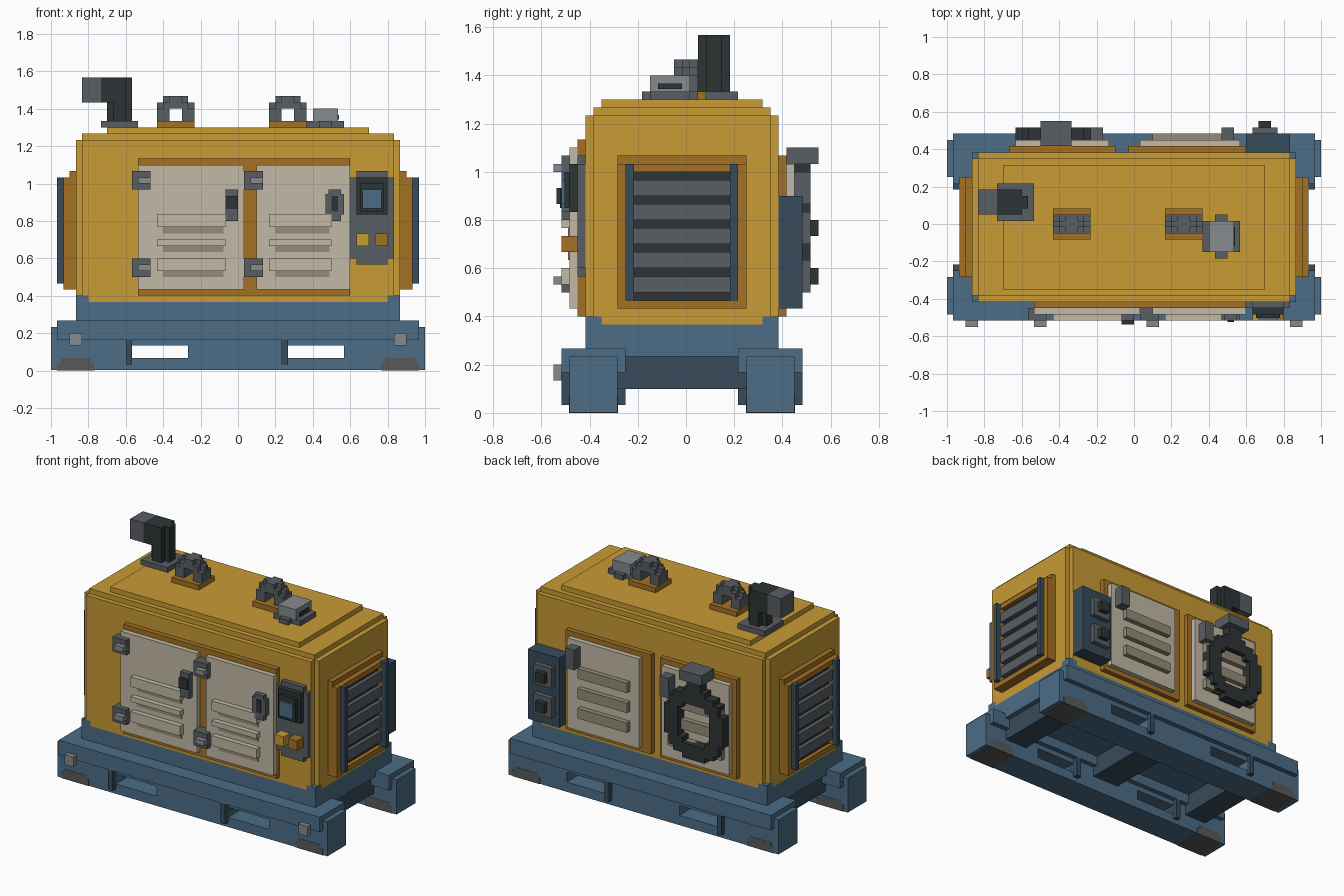
import bpy, bmesh, math
from mathutils import Vector

cube = bpy.data.objects.get("Cube")
if cube:
    bpy.data.objects.remove(cube, do_unlink=True)

V = 1 / 30          # one block
Y_SHIFT = -0.5      # the body is symmetric in block units, the whole model is not


def material(name, rgb):
    lin = [(c / 255 / 12.92) if c < 11 else ((c / 255 + 0.055) / 1.055) ** 2.4 for c in rgb]
    m = bpy.data.materials.new(name)
    m.use_nodes = True
    m.diffuse_color = (*lin, 1)
    m.node_tree.nodes["Principled BSDF"].inputs["Base Color"].default_value = (*lin, 1)
    return m


YELLOW = material("yellow paint", (200, 155, 53))
ORANGE = material("dark amber paint", (163, 113, 36))
CREAM = material("cream panel", (194, 186, 166))
TAUPE = material("taupe louvre", (148, 140, 120))
STEEL = material("dark steel", (89, 94, 99))
LIGHT = material("light steel", (134, 139, 141))
BLACK = material("black rubber", (45, 51, 52))
BLUE = material("blue frame", (76, 109, 134))
NAVY = material("dark blue frame", (55, 75, 91))
PAD = material("skid pad grey", (88, 89, 89))


def part(name, mat, *boxes, mirror=""):
    """Boxes are (x0, x1, y0, y1, z0, z1) in blocks; mirror repeats them over x and/or y."""
    boxes = list(boxes)
    if "x" in mirror:
        boxes += [(-b[1], -b[0], *b[2:]) for b in boxes]
    if "y" in mirror:
        boxes += [(b[0], b[1], -b[3], -b[2], b[4], b[5]) for b in boxes]
    bm = bmesh.new()
    for x0, x1, y0, y1, z0, z1 in boxes:
        vs = bmesh.ops.create_cube(bm, size=1)["verts"]
        for v in vs:
            v.co = Vector((x0 + (v.co.x + .5) * (x1 - x0),
                           y0 + (v.co.y + .5) * (y1 - y0) + Y_SHIFT,
                           z0 + (v.co.z + .5) * (z1 - z0))) * V
    me = bpy.data.meshes.new(name)
    bm.to_mesh(me)
    bm.free()
    me.materials.append(mat)
    ob = bpy.data.objects.new(name, me)
    bpy.context.scene.collection.objects.link(ob)
    return ob


# Skid base: two rails with fork pockets, caps, posts and cross members
part("skid_rails", BLUE,
     (-30, 30, 8, 14, .05, 2), (-30, 30, 8, 14, 4, 7),
     (-30, -17, 8, 14, 2, 4), (-8, 8, 8, 14, 2, 4), (17, 30, 8, 14, 2, 4),
     (-29, 29, 7, 15, 5, 8), mirror="y")
part("fork_pocket_posts", NAVY, (-18, -17, 7, 15, 1, 5), (7, 8, 7, 15, 1, 5), mirror="y")
part("skid_pads", PAD, (23, 29, 7.94, 14.06, 0, 1.3), (23.6, 28.4, 7.94, 14.06, 1.3, 2), mirror="xy")
part("cross_members", NAVY, (-25, -20, -8, 8, 3, 7.5), (-3, 3, -8, 8, 3, 7.5), (20, 25, -8, 8, 3, 7.5))
part("deck", BLUE, (-26, 26, -12, 12, 7, 11))
part("deck_corners", BLUE, (24, 26, 10, 12, 11, 12), mirror="xy")
part("skid_lugs", LIGHT, (25, 27, -16, -15, 4, 6), mirror="x")

# Canopy with stepped edges and raised roof panel
part("canopy", YELLOW,
     (-26, 26, -11, 11, 12, 37), (-25, 25, -12, 12, 12, 37), (-25, 25, -11, 11, 37, 38),
     (-24, 24, -12, 12, 11, 12), (-26, 26, -10, 10, 11, 12))
part("roof_panel", YELLOW, (-21, 21, -10, 10, 38, 39))

# Side vents
part("vent_frame", ORANGE, (26, 27, -8, 8, 13, 32),
     (27, 28, -8, -6, 13, 31), (27, 28, 6, 8, 13, 31),
     (27, 28, -6, 6, 13, 14), (27, 28, -6, 6, 30, 31), mirror="x")
part("vent_backing", BLACK, (27, 27.2, -6, 6, 14, 30), mirror="x")
part("vent_slats", STEEL, *[(27, 28, -6, 6, 15 + 3 * i, 17 + 3 * i) for i in range(5)], mirror="x")
part("vent_posts", NAVY, (27, 29, -7, -6, 14, 31), (27, 29, 6, 7, 14, 31), mirror="x")

# Front doors
part("front_door_frame", ORANGE, (-16, 18, -13, -12, 12, 34))
part("front_doors", CREAM, (-16, 1, -14, -13, 13, 33), (3, 18, -14, -13, 13, 33))
for side, x0, x1 in (("right", -13, -2), ("left", 5, 15)):
    part(side + "_front_louvres", CREAM,
         *[(x0, x1, -15, -14, a, b) for a, b in ((16, 18), (20, 21), (23, 25))])
    part(side + "_front_louvre_slots", TAUPE,
         *[(x0 + 1, x1 - .3, -14.2, -14, z - 1, z) for z in (16, 20, 23)])
for i, (x, z) in enumerate([(x, z) for x in (-17, 1) for z in (15, 29)]):
    part(f"hinge_{i + 1}", STEEL, (x, x + 3, -15, -13, z, z + 3))
    part(f"hinge_pin_{i + 1}", LIGHT, (x + 1, x + 3, -16, -15, z + 1, z + 2))
part("front_latches", STEEL, (-2, 0, -15, -14, 24, 29),
     (14, 17, -15, -14, 25, 28.3), (14.5, 16.5, -15, -14, 24, 29))
part("front_latch_grips", BLACK, (-2, 0, -15.6, -15, 26, 28), (15, 16, -15.2, -15, 25.5, 28))

# Control panel
part("control_box", STEEL, (18, 25, -13, -12, 18, 31), (19, 24, -13, -12, 17, 32))
part("display_bezel", BLACK, (19, 24, -14, -13, 25, 31))
part("display_rim", BLACK, (19.6, 23.4, -14.6, -14, 25.5, 30))
part("display_screen", BLUE, (20, 23, -15, -14, 26, 29))
part("yellow_button", YELLOW, (19, 21, -15, -13, 20, 22))
part("amber_button", ORANGE, (22, 24, -15, -13, 20, 22))

# Back doors
part("back_door_frames", ORANGE, (-20, -3, 12, 13, 12, 32), (-1, 18, 12, 13, 12, 32))
part("back_doors", CREAM, (-19, -4, 13, 14, 13, 31), (1, 17, 13, 14, 13, 31))
part("back_louvres", TAUPE,
     *[(a, b, 14, 15, z, z + 2) for a, b in ((-18, -6), (3, 14)) for z in (16, 20, 24)])
part("back_latches", STEEL, (14, 16, 14, 16, 26, 30), (-7, -5, 14, 16, 26, 30))

# Blocky hose ring with its upper fitting
ring = []
for row in range(14):
    for col in range(13):
        if 3.9 < math.hypot(col - 6, (row - 6.5) * 6.4 / 7) < 6.6:
            ring.append((col - 19, col - 18, 14, 16, row + 15, row + 16))
part("hose_ring", BLACK, *ring)
part("hose_neck", BLACK, (-14, -11, 14, 16, 28, 31))
part("hose_fitting", STEEL, (-15, -10, 13, 17, 31, 33))

# Socket box
part("socket_box", NAVY, (18, 25, 12, 15, 13, 27))
part("socket_plates", STEEL, *[(19, 23, 15, 16, z, z + 4) for z in (15, 21)])
part("sockets", BLACK, *[(20, 22, 16, 17, z, z + 2) for z in (16, 22)])

# Exhaust stack
part("exhaust_base", STEEL, (-22, -16, 1, 7, 39, 40))
part("exhaust_pipe", BLACK, (-21, -17, 3, 5, 40, 47), (-20, -18, 2, 6, 40, 47),
     (-22, -20, 2, 6, 43, 47))
part("exhaust_outlet", STEEL, (-25, -22, 2, 6, 43, 47))

# Lifting eyes
for name, x in (("right", -13), ("left", 5)):
    part(name + "_eye_base", ORANGE, (x, x + 6, -2, 3, 39, 40))
    part(name + "_lifting_eye", STEEL,
         (x, x + 2, -1, 2, 40, 42), (x + 4, x + 6, -1, 2, 40, 42),
         (x, x + 6, 0, 1, 42, 43), (x + 1, x + 5, -1, 2, 42, 43), (x + 1, x + 5, 0, 1, 43, 44),
         (x + 2, x + 4, -1, 2, 43, 44))

# Roof filler cap
part("filler_base", STEEL, (11, 17, -4, 1, 39, 40), (13, 15, -5, 2, 39, 40))
part("filler_cap", LIGHT, (12, 16, -4, 1, 40, 42))
part("filler_slot", BLACK, (16, 16.2, -3, 0, 40.3, 41))
